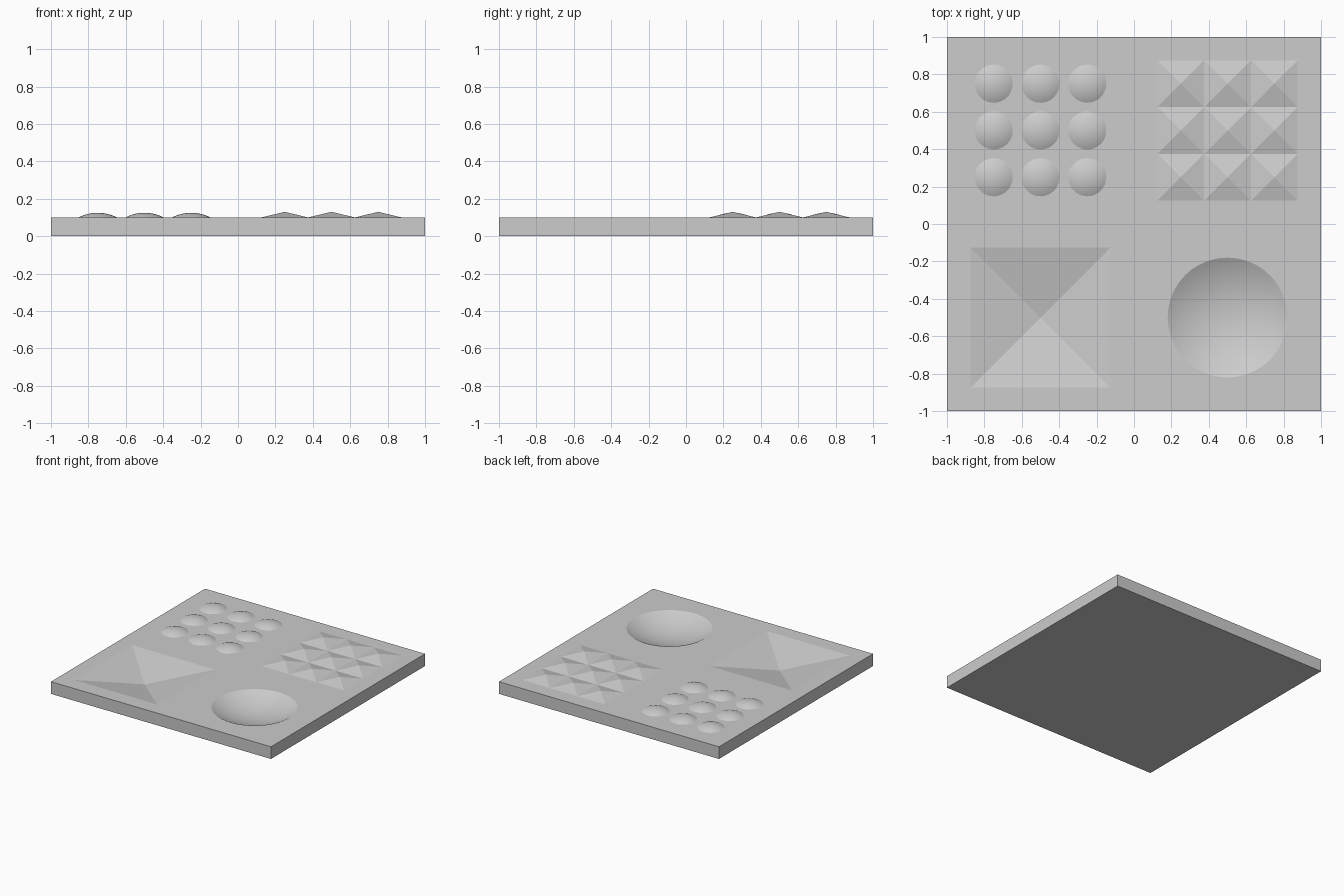
import bpy, bmesh, math

if "Cube" in bpy.data.objects:
    bpy.data.objects.remove(bpy.data.objects["Cube"])

TOP = 0.10                      # height of the flat tile surface

grey = bpy.data.materials.new("light_grey")
grey.diffuse_color = (0.604, 0.604, 0.604, 1)
grey.use_nodes = True
grey.node_tree.nodes["Principled BSDF"].inputs["Base Color"].default_value = grey.diffuse_color


def finish(name, bm):
    bmesh.ops.recalc_face_normals(bm, faces=bm.faces)
    mesh = bpy.data.meshes.new(name)
    bm.to_mesh(mesh)
    bm.free()
    mesh.materials.append(grey)
    obj = bpy.data.objects.new(name, mesh)
    bpy.context.collection.objects.link(obj)
    return obj


def select(obj):
    bpy.ops.object.select_all(action='DESELECT')
    obj.select_set(True)
    bpy.context.view_layer.objects.active = obj


def smooth(obj):
    select(obj)
    bpy.ops.object.shade_smooth_by_angle(angle=math.radians(8))


def lathe(bm, cx, cy, profile, segs):
    """Surface of revolution; the last profile point sits on the axis."""
    rings = []
    for r, z in profile[:-1]:
        rings.append([bm.verts.new((cx + r * math.cos(2 * math.pi * i / segs),
                                    cy + r * math.sin(2 * math.pi * i / segs), z))
                      for i in range(segs)])
    for a, b in zip(rings, rings[1:]):
        for i in range(segs):
            j = (i + 1) % segs
            bm.faces.new((a[i], a[j], b[j], b[i]))
    tip = bm.verts.new((cx, cy, profile[-1][1]))
    for i in range(segs):
        bm.faces.new((rings[-1][i], rings[-1][(i + 1) % segs], tip))
    return rings[0]


def cap(radius, height, steps):
    """Profile of a shallow spherical cap, from rim to pole."""
    big = (radius ** 2 + height ** 2) / (2 * height)
    rim = math.asin(radius / big)
    angles = [rim * (1 - k / steps) for k in range(steps + 1)]
    return [(big * math.sin(a), big * math.cos(a) - big + height) for a in angles]


def pyramid(bm, cx, cy, half, z0, z1, lid=False):
    base = [bm.verts.new((cx + sx * half, cy + sy * half, z0))
            for sx, sy in ((-1, -1), (1, -1), (1, 1), (-1, 1))]
    tip = bm.verts.new((cx, cy, z1))
    for i in range(4):
        bm.faces.new((base[i], base[(i + 1) % 4], tip))
    return base


# Tile body
bm = bmesh.new()
bmesh.ops.create_cube(bm, size=1)
bmesh.ops.scale(bm, vec=(2, 2, TOP), verts=bm.verts)
bmesh.ops.translate(bm, vec=(0, 0, TOP / 2), verts=bm.verts)
tile = finish("tile_body", bm)

# Cutter for the square pyramid recess, extended above the surface
bm = bmesh.new()
base = pyramid(bm, -0.5, -0.5, 0.375, TOP, TOP - 0.08)
upper = [bm.verts.new((v.co.x, v.co.y, TOP + 0.1)) for v in base]
for i in range(4):
    j = (i + 1) % 4
    bm.faces.new((base[i], base[j], upper[j], upper[i]))
bm.faces.new(upper)
pit_cutter = finish("pyramid_recess_cutter", bm)

# Cutter for the round bowl
bm = bmesh.new()
profile = [(0.32, TOP + 0.1)] + [(r, TOP - z) for r, z in cap(0.32, 0.08, 14)]
bm.faces.new(lathe(bm, 0.5, -0.5, profile, 64))
bowl_cutter = finish("bowl_cutter", bm)

for cutter in (pit_cutter, bowl_cutter):
    cutter.hide_render = True
    mod = tile.modifiers.new("cut", 'BOOLEAN')
    mod.operation = 'DIFFERENCE'
    mod.solver = 'EXACT'
    mod.object = cutter
    select(tile)
    bpy.ops.object.modifier_apply(modifier=mod.name)
    bpy.data.objects.remove(cutter)
smooth(tile)

# Raised 3 x 3 groups: round domes and small pyramids
domes, pyramids = bmesh.new(), bmesh.new()
for i in range(3):
    for j in range(3):
        x, y = 0.25 + 0.25 * i, 0.25 + 0.25 * j
        lathe(domes, -x, y, [(r, TOP + z) for r, z in cap(0.102, 0.025, 8)], 32)
        pyramid(pyramids, x, y, 0.125, TOP, TOP + 0.03)
smooth(finish("round_domes", domes))
finish("small_pyramids", pyramids)
